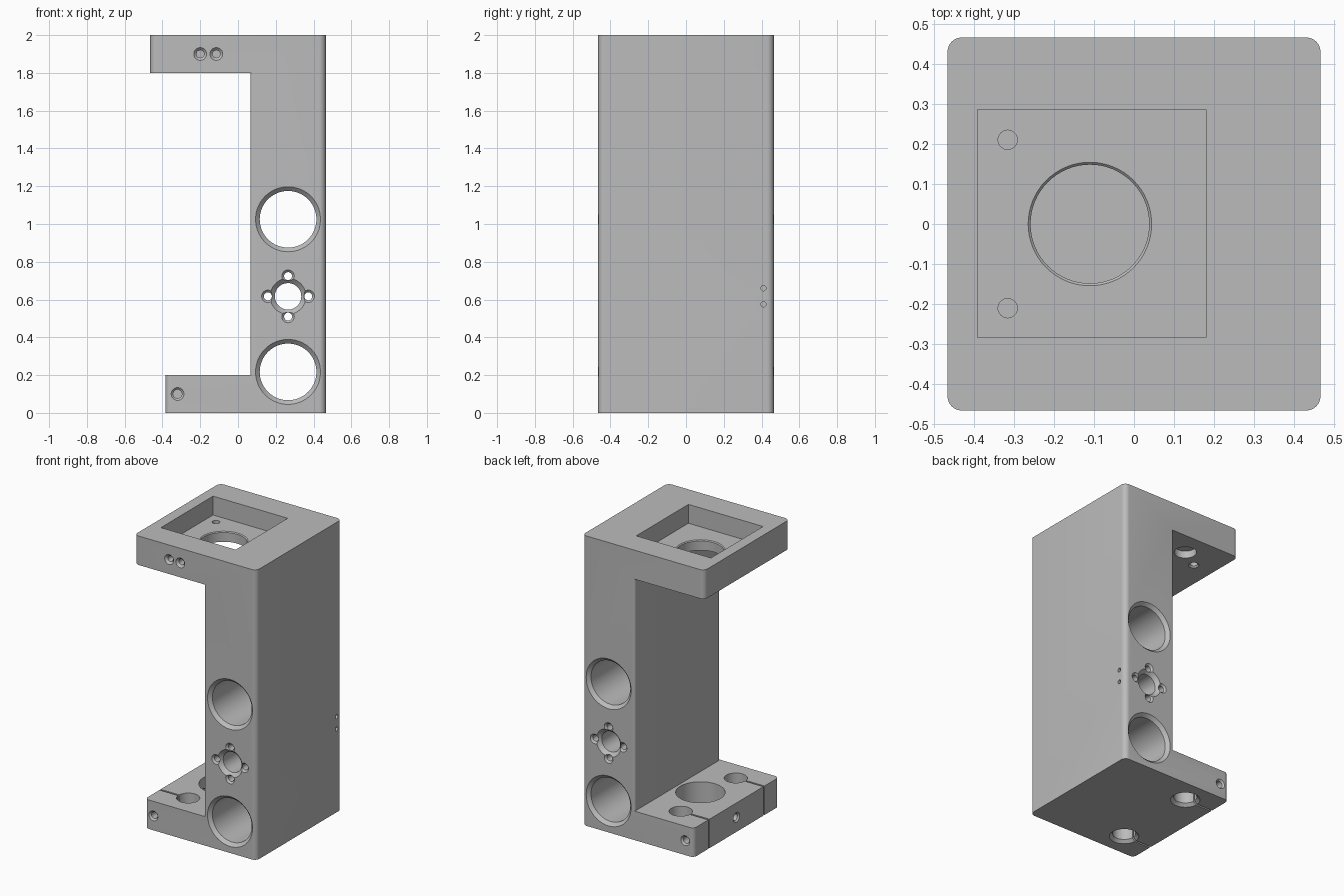
import bpy, bmesh, math
from mathutils import Vector

if "Cube" in bpy.data.objects:
    bpy.data.objects.remove(bpy.data.objects["Cube"])

grey = bpy.data.materials.new("machined_grey")
grey.use_nodes = True
GREY = (0.5, 0.5, 0.5, 1)
grey.diffuse_color = GREY
grey.node_tree.nodes["Principled BSDF"].inputs["Base Color"].default_value = GREY

HALF = 0.465     # half width of the block
EPS = 0.02       # cutter overshoot
cutters = []


def make_object(name, bm):
    bmesh.ops.recalc_face_normals(bm, faces=bm.faces)
    mesh = bpy.data.meshes.new(name)
    bm.to_mesh(mesh)
    bm.free()
    obj = bpy.data.objects.new(name, mesh)
    bpy.context.collection.objects.link(obj)
    return obj


def prism(name, outline, z0, z1):
    """Extrude a flat outline from z0 to z1."""
    bm = bmesh.new()
    face = bm.faces.new([bm.verts.new((x, y, z0)) for x, y in outline])
    top = bmesh.ops.extrude_face_region(bm, geom=[face])["geom"]
    verts = [v for v in top if isinstance(v, bmesh.types.BMVert)]
    bmesh.ops.translate(bm, verts=verts, vec=(0, 0, z1 - z0))
    return make_object(name, bm)


def arc(cx, cy, r, start, end, steps=8):
    angles = [math.radians(start + (end - start) * i / steps) for i in range(steps + 1)]
    return [(cx + r * math.cos(a), cy + r * math.sin(a)) for a in angles]


def box_cut(name, x0, x1, y0, y1, z0, z1):
    cutters.append(prism(name, [(x0, y0), (x1, y0), (x1, y1), (x0, y1)], z0, z1))


def notch_cut(name, x, r, z0, z1):
    """Remove everything left of x, leaving vertical edges rounded by r."""
    c = HALF - r
    outline = [(-1, -1), (x + r, -1)]
    outline += arc(x + r, -c, r, 270, 180)
    outline += arc(x + r, c, r, 180, 90)
    outline += [(x + r, 1), (-1, 1)]
    cutters.append(prism(name, outline, z0, z1))


def hole_cut(name, start, direction, depth, r, lead=0, exit_lead=0, through=False, n=64):
    """Round hole with optional chamfers where it enters and leaves."""
    rings = [(-EPS, r + lead + EPS if lead else r)]
    if lead:
        rings.append((lead, r))
    if through and exit_lead:
        rings += [(depth - exit_lead, r), (depth + EPS, r + exit_lead + EPS)]
    else:
        rings.append((depth + (EPS if through else 0), r))
    turn = Vector(direction).to_track_quat('Z', 'Y')
    bm = bmesh.new()
    loops = []
    for t, radius in rings:
        loops.append([bm.verts.new(Vector(start) + turn @ Vector((px, py, t)))
                      for px, py in arc(0, 0, radius, 0, 360, n)[:-1]])
    for a, b in zip(loops, loops[1:]):
        for i in range(n):
            j = (i + 1) % n
            bm.faces.new((a[i], a[j], b[j], b[i]))
    bm.faces.new(loops[0])
    bm.faces.new(loops[-1])
    cutters.append(make_object(name, bm))


# Rounded block
R = 0.035
k = HALF - R
block = (arc(k, k, R, 0, 90) + arc(-k, k, R, 90, 180)
         + arc(-k, -k, R, 180, 270) + arc(k, -k, R, 270, 360))
body = prism("bracket_body", block, 0, 2)
body.data.materials.append(grey)

# Open side between the plates and the shorter base
notch_cut("window_cutter", 0.065, 0.015, 0.2, 1.8)
notch_cut("base_end_cutter", -0.385, 0.03, -0.1, 0.25)

# Square pocket and central bore in the top plate
box_cut("pocket_cutter", -0.39, 0.18, -0.283, 0.285, 1.87, 2.1)
hole_cut("top_bore_cutter", (-0.11, 0, 1.87), (0, 0, -1), 0.07, 0.148, 0.006, through=True)

# Central blind bore and set screw in the base
hole_cut("base_bore_cutter", (-0.11, 0, 0.2), (0, 0, -1), 0.15, 0.155)
hole_cut("set_screw_cutter", (-0.385, 0, 0.1), (1, 0, 0), 0.2, 0.024, 0.01, n=32)

# Rod clamps, slits, clamp screws and pocket screws, mirrored front to back
for s in (-1, 1):
    hole_cut("rod_clamp_cutter", (-0.17, s * 0.3, 0), (0, 0, 1), 0.2, 0.073, 0.02, through=True)
    hole_cut("rod_seat_cutter", (-0.17, s * 0.3, 1.8), (0, 0, 1), 0.05, 0.07)
    box_cut("slit_cutter", -0.5, -0.17, s * 0.3 - 0.006, s * 0.3 + 0.006, -0.1, 0.25)
    hole_cut("clamp_screw_cutter", (-0.32, s * HALF, 0.1), (0, -s, 0), 0.28, 0.023, 0.011, n=32)
    hole_cut("pocket_screw_cutter", (-0.315, s * 0.21, 1.8), (0, 0, 1), 0.07, 0.024, 0.01,
             through=True, n=32)

# Screw holes in the front of the top plate
for x in (-0.2, -0.115):
    hole_cut("top_screw_cutter", (x, -HALF, 1.9), (0, 1, 0), 0.12, 0.02, 0.014, n=32)

# Bearing bores and flanged nut bore through the column
CX, NUT_Z = 0.265, 0.617
for z in (0.217, 1.025):
    hole_cut("bearing_bore_cutter", (CX, -HALF, z), (0, 1, 0), 2 * HALF, 0.15, 0.022, 0.022, True)
hole_cut("nut_bore_cutter", (CX, -HALF, NUT_Z), (0, 1, 0), 2 * HALF, 0.07, 0.025, 0.025, True)
for dx, dz in ((1, 0), (-1, 0), (0, 1), (0, -1)):
    hole_cut("nut_screw_cutter", (CX + dx * 0.107, -HALF, NUT_Z + dz * 0.107), (0, 1, 0),
             2 * HALF, 0.021, 0.012, 0.012, True, n=32)

# Small pin holes on the flat side
for z in (0.575, 0.66):
    hole_cut("pin_hole_cutter", (HALF, 0.41, z), (-1, 0, 0), 0.1, 0.014, n=24)

# Carve the body, then discard the cutters
for cutter in cutters:
    cutter.hide_render = True
    mod = body.modifiers.new(cutter.name, 'BOOLEAN')
    mod.operation = 'DIFFERENCE'
    mod.solver = 'EXACT'
    mod.object = cutter
bpy.context.view_layer.update()
carved = bpy.data.meshes.new_from_object(body.evaluated_get(bpy.context.evaluated_depsgraph_get()))
body.modifiers.clear()
body.data = carved
carved.name = "bracket_body"
carved.materials.clear()
carved.materials.append(grey)
for cutter in cutters:
    bpy.data.objects.remove(cutter)

bpy.ops.object.select_all(action='DESELECT')
body.select_set(True)
bpy.context.view_layer.objects.active = body
bpy.ops.object.shade_smooth_by_angle(angle=math.radians(30))
